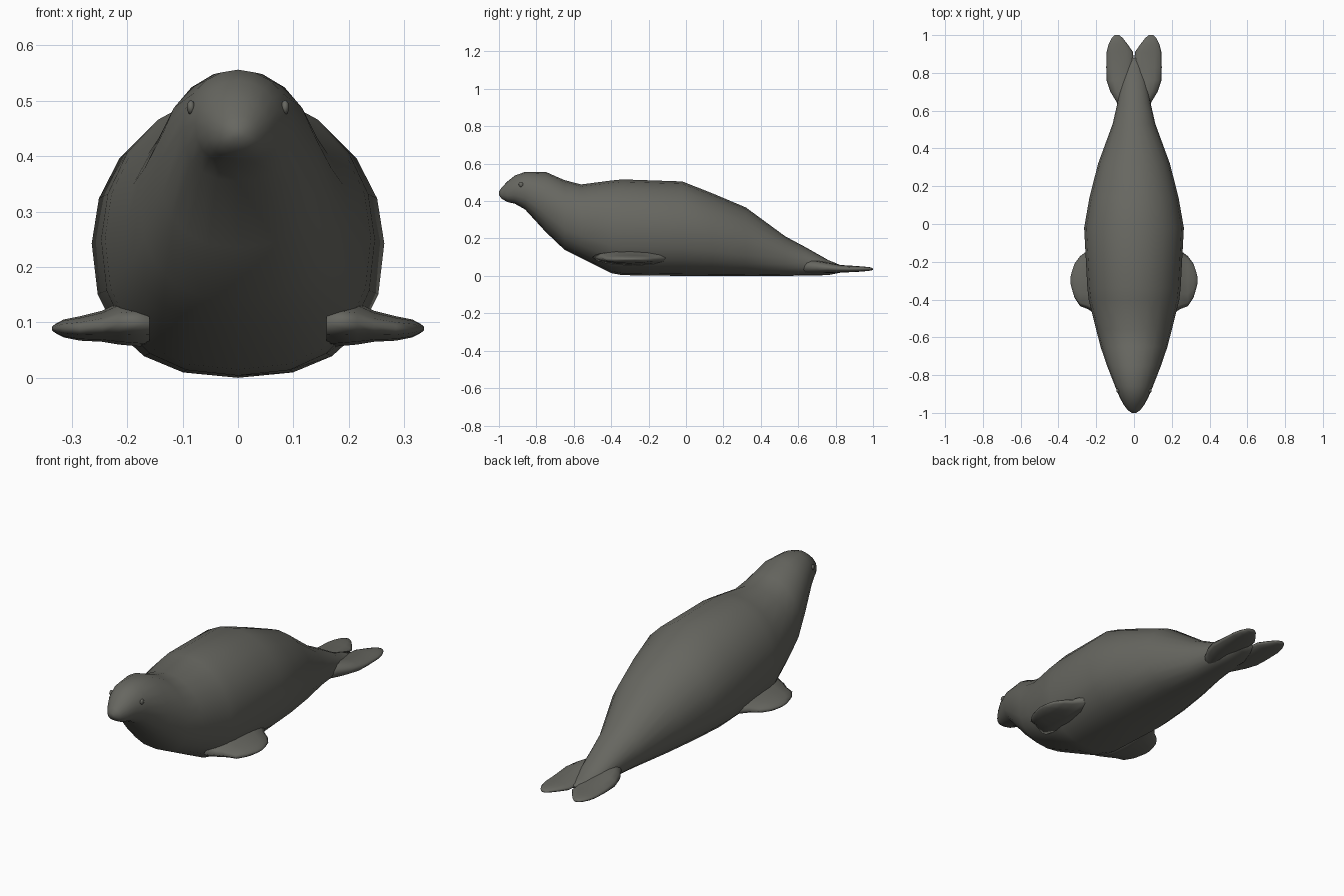
import bpy, bmesh, math
from mathutils import Vector

if "Cube" in bpy.data.objects:
    bpy.data.objects.remove(bpy.data.objects["Cube"])

skin = bpy.data.materials.new("dark grey skin")
skin.diffuse_color = (0.135, 0.135, 0.118, 1)
skin.use_nodes = True
skin.node_tree.nodes["Principled BSDF"].inputs["Base Color"].default_value = skin.diffuse_color


def finish(bm, name):
    bmesh.ops.recalc_face_normals(bm, faces=bm.faces)
    me = bpy.data.meshes.new(name)
    bm.to_mesh(me)
    bm.free()
    ob = bpy.data.objects.new(name, me)
    bpy.context.collection.objects.link(ob)
    me.materials.append(skin)
    for p in me.polygons:
        p.use_smooth = True
    return ob


def loft(name, rings):
    """Skin a list of equally sized point rings and close both ends."""
    bm = bmesh.new()
    loops = [[bm.verts.new(p) for p in r] for r in rings]
    n = len(loops[0])
    for a, b in zip(loops, loops[1:]):
        for i in range(n):
            j = (i + 1) % n
            bm.faces.new((a[i], a[j], b[j], b[i]))
    bm.faces.new(loops[0])
    bm.faces.new(loops[-1])
    return finish(bm, name)


def power(v, e):
    return math.copysign(abs(v) ** e, v)


def body_ring(y, top, bottom, width, n=20):
    """Round above, flatter below."""
    mid = bottom + (top - bottom) * 0.48
    pts = []
    for i in range(n):
        a = 2 * math.pi * i / n
        c, s = math.cos(a), math.sin(a)
        e = 1.0 if s >= 0 else 0.83
        h = top - mid if s >= 0 else mid - bottom
        pts.append((width * power(c, e), y, mid + h * power(s, e)))
    return pts


# Body with head: y, top, bottom, half width
body = [
    (-1.0, 0.452, 0.432, 0.012), (-0.985, 0.473, 0.412, 0.034),
    (-0.955, 0.505, 0.395, 0.056), (-0.915, 0.537, 0.386, 0.077),
    (-0.86, 0.556, 0.355, 0.1), (-0.75, 0.556, 0.235, 0.143),
    (-0.65, 0.512, 0.14, 0.177), (-0.56, 0.489, 0.095, 0.2),
    (-0.4, 0.51, 0.015, 0.24), (-0.34, 0.516, 0.004, 0.247),
    (-0.02, 0.505, 0, 0.264), (0.14, 0.442, 0, 0.236),
    (0.32, 0.366, 0, 0.19), (0.53, 0.212, 0, 0.113),
    (0.64, 0.153, 0.002, 0.088), (0.76, 0.085, 0.004, 0.066),
    (0.83, 0.056, 0.018, 0.045), (0.88, 0.044, 0.03, 0.02),
]
loft("body", [body_ring(*r) for r in body])

# Front flippers: x, y start, y end, middle height, half thickness
flipper = [
    (0.16, -0.5, -0.04, 0.1, 0.045), (0.215, -0.47, -0.1, 0.098, 0.038),
    (0.245, -0.45, -0.14, 0.093, 0.028), (0.285, -0.435, -0.17, 0.089, 0.022),
    (0.315, -0.39, -0.21, 0.089, 0.016), (0.33, -0.34, -0.255, 0.089, 0.008),
    (0.336, -0.315, -0.28, 0.089, 0.003),
]
# Tail flukes: y, inner x, outer x, middle height, half thickness
fluke = [
    (0.6, 0.0, 0.07, 0.05, 0.03), (0.65, 0.0, 0.095, 0.05, 0.036),
    (0.7, 0.0, 0.125, 0.047, 0.034), (0.76, 0.0, 0.145, 0.043, 0.028),
    (0.83, 0.0, 0.147, 0.038, 0.02), (0.91, 0.005, 0.145, 0.037, 0.016),
    (0.95, 0.033, 0.135, 0.037, 0.013), (0.985, 0.06, 0.118, 0.037, 0.009),
    (1.0, 0.078, 0.103, 0.036, 0.004),
]


def limb(name, stations, along, side, n=12):
    rings = []
    for t, lo, hi, z, h in stations:
        ring = []
        for i in range(n):
            a = 2 * math.pi * i / n
            u = (lo + hi) / 2 + (hi - lo) / 2 * math.cos(a)
            x, y = (t, u) if along == "x" else (u, t)
            ring.append((side * x, y, z + h * math.sin(a)))
        rings.append(ring)
    loft(name, rings)


for side, label in ((-1, "left"), (1, "right")):
    limb("front_flipper_" + label, flipper, "x", side)
    limb("tail_fluke_" + label, fluke, "y", side)
    # Small bead eye
    bm = bmesh.new()
    bmesh.ops.create_uvsphere(bm, u_segments=10, v_segments=6, radius=0.013)
    bmesh.ops.scale(bm, vec=(0.6, 1, 1), verts=bm.verts)
    bmesh.ops.translate(bm, vec=Vector((side * 0.085, -0.882, 0.488)), verts=bm.verts)
    finish(bm, "eye_" + label)
